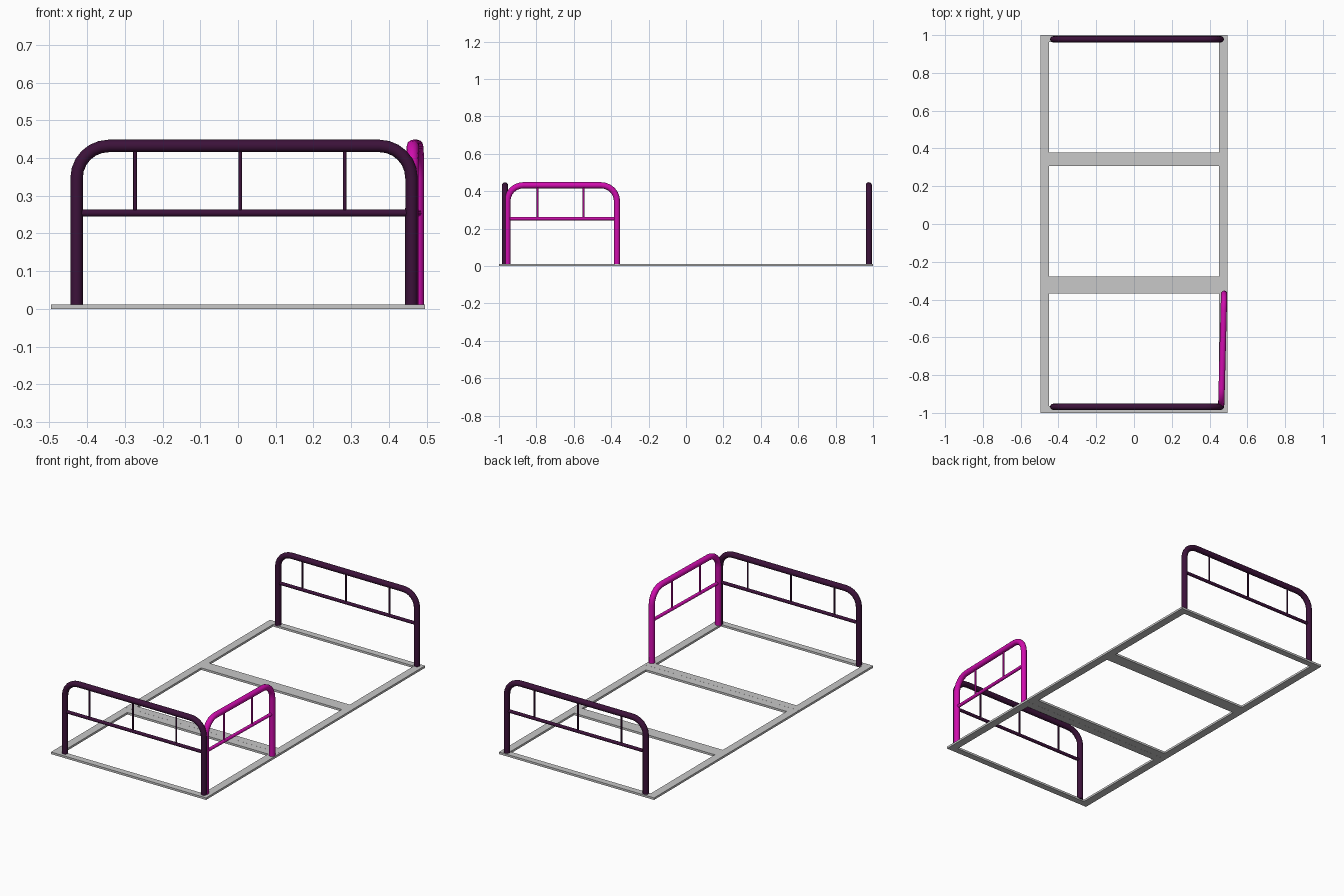
import bpy, bmesh, math
from mathutils import Vector

if "Cube" in bpy.data.objects:
    bpy.data.objects.remove(bpy.data.objects["Cube"])


def material(name, rgb):
    m = bpy.data.materials.new(name)
    m.diffuse_color = (*rgb, 1)
    m.use_nodes = True
    m.node_tree.nodes["Principled BSDF"].inputs["Base Color"].default_value = m.diffuse_color
    return m


GREY = material("light grey", (0.58, 0.58, 0.58))
PLUM = material("dark plum", (0.045, 0.006, 0.042))
PINK = material("magenta", (0.63, 0.004, 0.42))
BASE = 0.012   # frame thickness
TOP = 0.432    # centre height of the top rail
BEND = 0.085   # corner radius of the hoops
MID = 0.254    # centre height of the cross bar


def flat_frame(name, xs, ys):
    """Flat plate with alternating solid and open cells along y."""
    bm = bmesh.new()
    grid = [[bm.verts.new((x, y, 0)) for x in xs] for y in ys]
    for j in range(len(ys) - 1):
        for i in range(len(xs) - 1):
            if i == 1 and j % 2 == 1:
                continue
            bm.faces.new((grid[j][i], grid[j][i + 1], grid[j + 1][i + 1], grid[j + 1][i]))
    ext = bmesh.ops.extrude_face_region(bm, geom=bm.faces[:])
    for v in ext["geom"]:
        if isinstance(v, bmesh.types.BMVert):
            v.co.z = BASE
    bmesh.ops.recalc_face_normals(bm, faces=bm.faces[:])
    me = bpy.data.meshes.new(name)
    bm.to_mesh(me)
    bm.free()
    me.materials.append(GREY)
    bpy.context.collection.objects.link(bpy.data.objects.new(name, me))


def tube(name, pts, radius, mat, res=3):
    """Round pipe along a path, turned into a mesh."""
    cu = bpy.data.curves.new(name, 'CURVE')
    cu.dimensions = '3D'
    cu.bevel_depth = radius
    cu.bevel_resolution = res
    cu.use_fill_caps = True
    sp = cu.splines.new('POLY')
    sp.points.add(len(pts) - 1)
    for p, co in zip(sp.points, pts):
        p.co = (*co, 1)
    cu.materials.append(mat)
    ob = bpy.data.objects.new(name, cu)
    bpy.context.collection.objects.link(ob)
    bpy.ops.object.select_all(action='DESELECT')
    ob.select_set(True)
    bpy.context.view_layer.objects.active = ob
    bpy.ops.object.convert(target='MESH')
    bpy.ops.object.shade_smooth_by_angle(angle=math.radians(50))


def rail(name, a, b, spots, mat):
    """Hoop from a to b with a cross bar and thin spindles at given distances."""
    a, b = Vector((*a, 0)), Vector((*b, 0))
    length = (b - a).length
    d = (b - a) / length

    def at(s, z):
        return a + d * s + Vector((0, 0, z))

    path = [at(0, 0.008)]
    for centre, start in ((BEND, 180), (length - BEND, 90)):
        for k in range(7):
            t = math.radians(start - 15 * k)
            path.append(at(centre + BEND * math.cos(t), TOP - BEND + BEND * math.sin(t)))
    path.append(at(length, 0.008))
    tube(name + "_hoop", path, 0.0165, mat, 4)
    tube(name + "_cross_bar", [at(0, MID), at(length, MID)], 0.0095, mat)
    for i, s in enumerate(spots):
        tube(f"{name}_spindle_{i + 1}", [at(s, MID), at(s, TOP)], 0.005, mat, 2)


# Bed base: long section and front section meeting at a seam
xs = (-0.496, -0.45, 0.45, 0.496)
flat_frame("main_base_frame", xs, (-0.323, -0.277, 0.306, 0.379, 0.963, 1.0))
flat_frame("front_base_frame", xs, (-1.0, -0.963, -0.368, -0.3235))

# End rails
for name, y in (("foot_rail", -0.968), ("head_rail", 0.978)):
    rail(name, (-0.428, y), (0.46, y), (0.155, 0.434, 0.711), PLUM)

# Side guard, slightly skewed
rail("side_guard", (0.462, -0.955), (0.477, -0.369), (0.162, 0.408), PINK)
